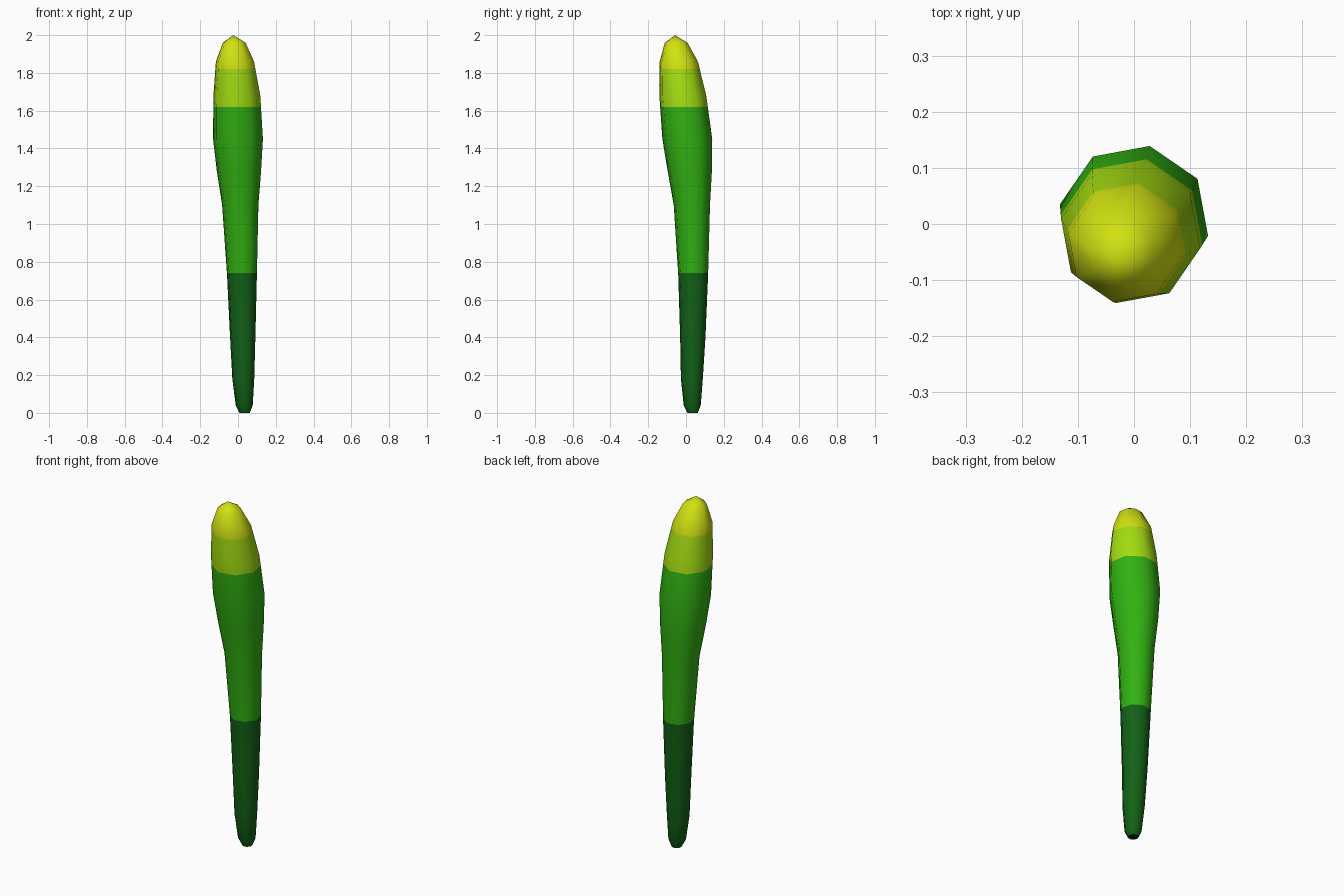
import bpy, bmesh, math

if "Cube" in bpy.data.objects:
    bpy.data.objects.remove(bpy.data.objects["Cube"])

# Ring profile: height, centre x, centre y, half width
RINGS = [
    (0.00, .035, .035, .027), (0.04, .033, .033, .045), (0.18, .028, .031, .058),
    (0.40, .025, .036, .067), (0.73, .021, .038, .079), (1.10, .012, .031, .096),
    (1.28, .005, .020, .117), (1.45, .000, .007, .132), (1.68, -.006, -.017, .124),
    (1.86, -.016, -.038, .101), (1.96, -.020, -.052, .060),
]
TIP = (-.025, -.058, 2.0)
BANDS = [0.74, 1.62, 1.82]      # heights where the colour changes
SIDES = 8


def material(name, rgb):
    m = bpy.data.materials.new(name)
    m.diffuse_color = (*rgb, 1)
    m.use_nodes = True
    m.node_tree.nodes["Principled BSDF"].inputs["Base Color"].default_value = m.diffuse_color
    return m


mats = [material("dark green", (.006, .120, .008)),
        material("leaf green", (.031, .440, .006)),
        material("lime green", (.370, .720, .006)),
        material("yellow green", (.640, .760, .006)),
        material("shaded base", (.003, .020, .003))]

# Tapered, bent eight-sided stalk
bm = bmesh.new()
loops = []
for z, cx, cy, half in RINGS:
    r = half / math.cos(math.radians(12))
    ring = []
    for i in range(SIDES):
        a = math.radians(-12 + 360 / SIDES * i)
        ring.append(bm.verts.new((cx + r * math.cos(a), cy + r * math.sin(a), z)))
    loops.append(ring)
for low, high in zip(loops, loops[1:]):
    for i in range(SIDES):
        j = (i + 1) % SIDES
        bm.faces.new((low[i], low[j], high[j], high[i]))
tip = bm.verts.new(TIP)
for i in range(SIDES):
    bm.faces.new((loops[-1][i], loops[-1][(i + 1) % SIDES], tip))
base = bm.faces.new(loops[0][::-1])

# Cut level colour bands into the surface
for h in BANDS:
    bmesh.ops.bisect_plane(bm, geom=bm.verts[:] + bm.edges[:] + bm.faces[:],
                           plane_co=(0, 0, h), plane_no=(0, 0, 1))
bm.normal_update()
for f in bm.faces:
    f.smooth = True
    z = f.calc_center_median().z
    f.material_index = 4 if z < 0.001 else sum(z > h for h in BANDS)
    if z < 0.001:
        f.smooth = False

mesh = bpy.data.meshes.new("stalk")
bm.to_mesh(mesh)
bm.free()
for m in mats:
    mesh.materials.append(m)
stalk = bpy.data.objects.new("stalk", mesh)
bpy.context.collection.objects.link(stalk)
